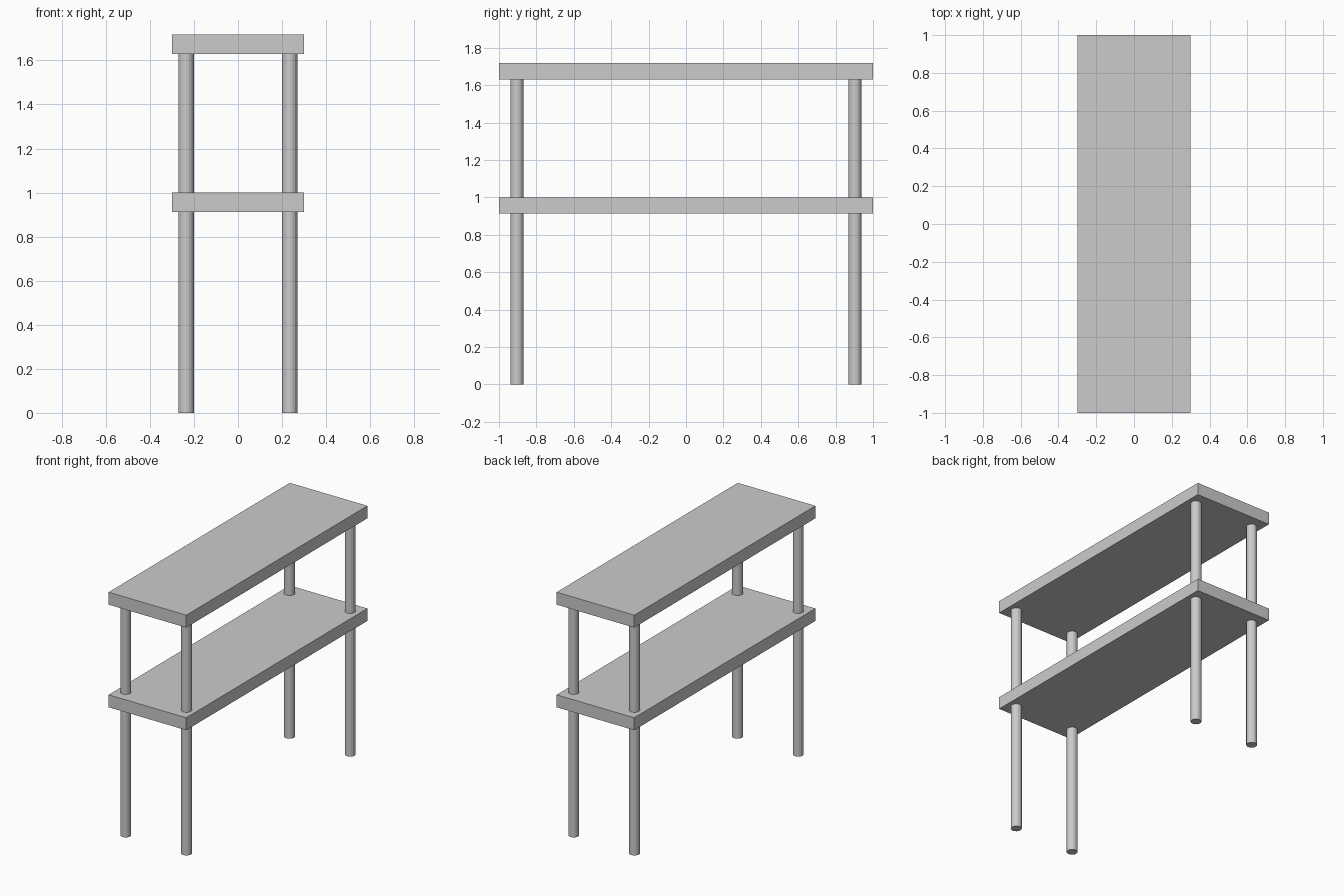
import bpy

cube = bpy.data.objects.get("Cube")
if cube:
    bpy.data.objects.remove(cube, do_unlink=True)

# Single grey finish
grey = bpy.data.materials.new("light_grey")
grey.use_nodes = True
colour = (0.6, 0.6, 0.6, 1)
grey.diffuse_color = colour
grey.node_tree.nodes["Principled BSDF"].inputs["Base Color"].default_value = colour

LENGTH, WIDTH, THICK = 2.0, 0.6, 0.087
LEG_RADIUS, LEG_X, LEG_Y = 0.035, 0.235, 0.904


def shelf(name, top):
    bpy.ops.mesh.primitive_cube_add(size=1, location=(0, 0, top - THICK / 2))
    board = bpy.context.object
    board.name = name
    board.scale = (WIDTH, LENGTH, THICK)
    bpy.ops.object.transform_apply(location=False, rotation=False, scale=True)
    board.data.materials.append(grey)


def post(name, x, y, bottom, top):
    bpy.ops.mesh.primitive_cylinder_add(
        vertices=16, radius=LEG_RADIUS, depth=top - bottom,
        location=(x, y, (bottom + top) / 2))
    leg = bpy.context.object
    leg.name = name
    leg.data.materials.append(grey)


# Two boards
LOWER_TOP, UPPER_TOP = 1.0, 1.717
shelf("lower_shelf", LOWER_TOP)
shelf("upper_shelf", UPPER_TOP)

# Legs below the lower board, posts between the boards
for end, sy in (("front", -1), ("back", 1)):
    for side, sx in (("left", 1), ("right", -1)):
        x, y = sx * LEG_X, sy * LEG_Y
        post(f"{end}_{side}_leg", x, y, 0, LOWER_TOP - THICK)
        post(f"{end}_{side}_post", x, y, LOWER_TOP, UPPER_TOP - THICK)
